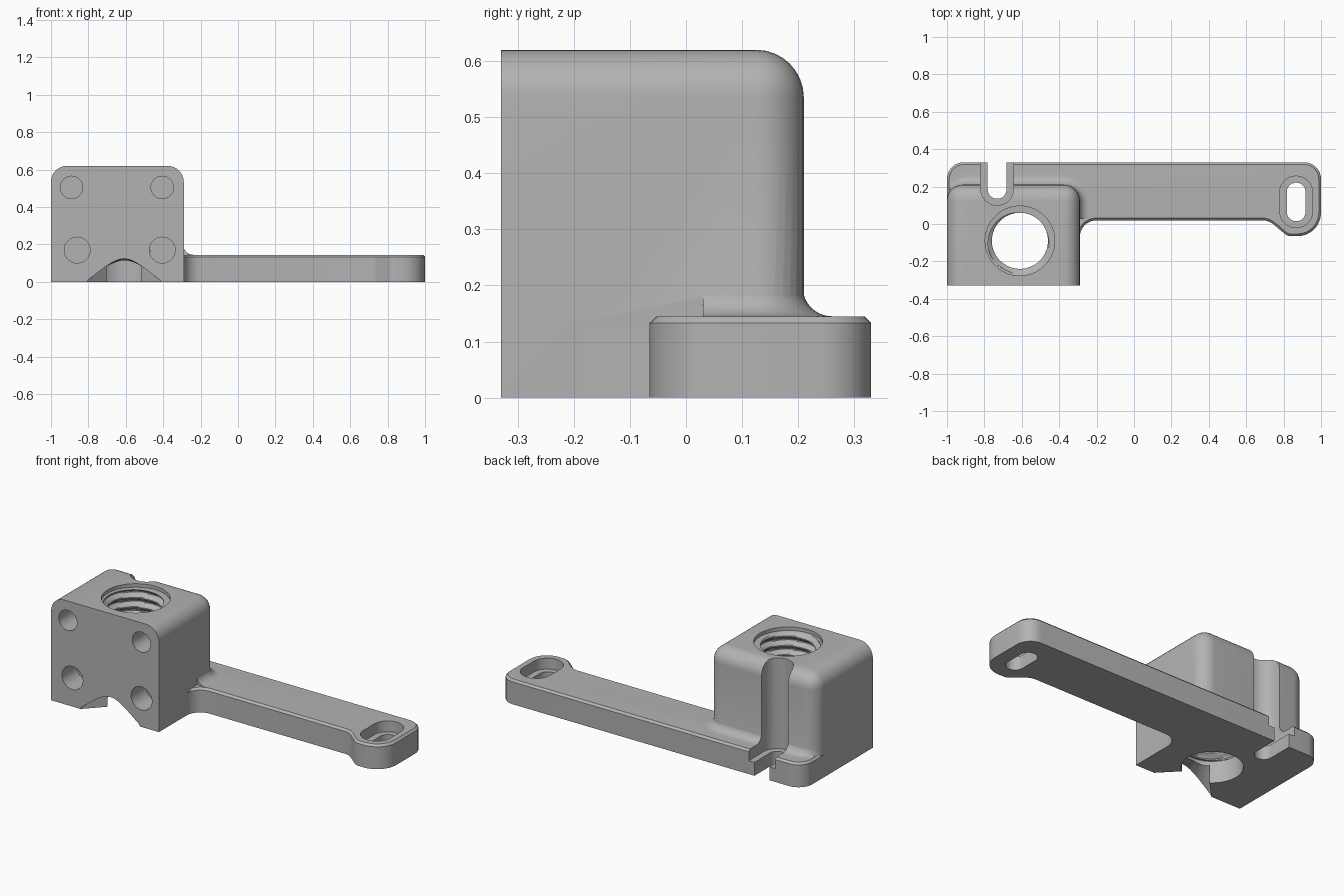
import bpy, bmesh, math
from mathutils import Vector

cube = bpy.data.objects.get("Cube")
if cube:
    bpy.data.objects.remove(cube, do_unlink=True)

grey = bpy.data.materials.new("plain grey")
grey.use_nodes = True
colour = (0.45, 0.45, 0.45, 1)
grey.diffuse_color = colour
grey.node_tree.nodes["Principled BSDF"].inputs["Base Color"].default_value = colour


def outline(corners, segs=8):
    """Polygon with each (x, y, radius) corner rounded."""
    pts = []
    for i, (x, y, r) in enumerate(corners):
        p = Vector((x, y))
        if r == 0:
            pts.append(p)
            continue
        a = (Vector(corners[i - 1][:2]) - p).normalized()
        b = (Vector(corners[(i + 1) % len(corners)][:2]) - p).normalized()
        half = a.angle(b) / 2
        centre = p + (a + b).normalized() * r / math.sin(half)
        u = p + a * r / math.tan(half) - centre
        v = p + b * r / math.tan(half) - centre
        sweep = u.angle(v)
        for k in range(segs + 1):
            t = k / segs
            pts.append(centre + (u * math.sin((1 - t) * sweep)
                                 + v * math.sin(t * sweep)) / math.sin(sweep))
    return pts


def inset(pts, d):
    """Move a counter-clockwise polygon inward."""
    res = []
    for i, p in enumerate(pts):
        e = (p - pts[i - 1]).normalized()
        f = (pts[(i + 1) % len(pts)] - p).normalized()
        m, n = Vector((-e.y, e.x)), Vector((-f.y, f.x))
        res.append(p + (m + n) * d / (1 + m.dot(n)))
    return res


def at(pts, z):
    return [(p.x, p.y, z) for p in pts]


def finish(bm, name):
    bmesh.ops.recalc_face_normals(bm, faces=bm.faces)
    me = bpy.data.meshes.new(name)
    bm.to_mesh(me)
    bm.free()
    me.materials.append(grey)
    ob = bpy.data.objects.new(name, me)
    bpy.context.collection.objects.link(ob)
    return ob


def loft(name, rings):
    """Closed solid through rings of equal point count."""
    bm = bmesh.new()
    rows = [[bm.verts.new(p) for p in ring] for ring in rings]
    n = len(rows[0])
    for lo, hi in zip(rows, rows[1:]):
        for i in range(n):
            j = (i + 1) % n
            bm.faces.new((lo[i], lo[j], hi[j], hi[i]))
    bm.faces.new(rows[0])
    bm.faces.new(rows[-1])
    return finish(bm, name)


def prism(name, pts, z0, z1):
    return loft(name, [at(pts, z0), at(pts, z1)])


def combine(target, tool, operation):
    mod = target.modifiers.new(tool.name, "BOOLEAN")
    mod.operation, mod.object, mod.solver = operation, tool, "EXACT"
    bpy.context.view_layer.objects.active = target
    bpy.ops.object.modifier_apply(modifier=mod.name)
    bpy.data.objects.remove(tool, do_unlink=True)


# Block: sharp front, rounded top and back edges
X0, X1, Y0, Y1, TOP = -1, -0.29, -0.33, 0.21, 0.62
bm = bmesh.new()
bmesh.ops.create_cube(bm, size=1)
for v in bm.verts:
    v.co = (X1 if v.co.x > 0 else X0, Y1 if v.co.y > 0 else Y0, TOP if v.co.z > 0 else 0)
round_edges = []
for e in bm.edges:
    mid = (e.verts[0].co + e.verts[1].co) / 2
    if mid.y > Y0 + 0.01 and mid.z > 0.01:
        round_edges.append(e)
bmesh.ops.bevel(bm, geom=round_edges, offset=0.085, segments=8, profile=0.5,
                affect="EDGES", clamp_overlap=True)
body = finish(bm, "mount_body")

# Arm plate with chamfered top edge
PLATE = 0.145
plan = outline([(X0, -0.2, 0), (X1, -0.2, 0), (X1, 0.02, 0.09), (0.72, 0.02, 0.1),
                (0.82, -0.065, 0.05), (1, -0.065, 0.125), (1, 0.33, 0.09), (X0, 0.33, 0.09)])
plate = loft("arm_plate", [at(plan, 0), at(plan, PLATE - 0.012),
                           at(inset(plan, 0.012), PLATE)])
combine(body, plate, "UNION")

# Concave fillet where the block meets the plate
R = 0.052
rings = []
for k in range(-1, 9):
    a = max(k, 0) / 8 * math.pi / 2
    o = R * (1 - math.sin(a)) - 0.002
    z = PLATE + R * (1 - math.cos(a)) if k >= 0 else PLATE - 0.03
    rings.append(at(outline([(X0 + 0.001, 0.03, 0), (X1 + o, 0.03, 0),
                             (X1 + o, Y1 + o, 0.085 + o),
                             (X0 + 0.001, Y1 + o, 0.085 + o)]), z))
combine(body, loft("root_fillet", rings), "UNION")

# Threaded bore with plain lower end and wider mouth
CX, CY, PITCH, SIDES = -0.61, -0.09, 0.056, 56


def bore_radius(turn, z):
    if z < 0.13:
        return 0.163
    if z > 0.598:
        return 0.186
    wave = abs(((z / PITCH - turn) % 1) * 2 - 1)
    return 0.15 + 0.025 * min(1, max(0, wave * 1.6 - 0.3))


levels = [-0.1, 0.129] + [0.131 + i * 0.466 / 68 for i in range(69)] + [0.599, 0.7]
rings = []
for z in levels:
    ring = []
    for i in range(SIDES):
        t = i / SIDES
        r = bore_radius(t, z)
        ring.append((CX + r * math.cos(t * math.tau), CY + r * math.sin(t * math.tau), z))
    rings.append(ring)
combine(body, loft("bore_cutter", rings), "DIFFERENCE")

# Flared notch from the front face into the bore
arch = [(-0.2 + i * 0.025, 0.195 - math.hypot(0.07, 0.9 * (-0.2 + i * 0.025)))
        for i in range(17)]
base = [(0.2, -0.05), (-0.2, -0.05)]
front = [(CX + x, Y0 - 0.005, z) for x, z in arch + base]
throat = [(CX + x * 0.45, -0.22, 0.11 if z > -0.04 else z) for x, z in arch + base]
inner = [(x, CY, z) for x, y, z in throat]
combine(body, loft("notch_cutter", [front, throat, inner]), "DIFFERENCE")

# Four blind screw holes in the front
for hx, hz, r in ((-0.89, 0.505, 0.06), (-0.405, 0.505, 0.06),
                  (-0.86, 0.17, 0.069), (-0.405, 0.17, 0.069)):
    rings = [[(hx + r * math.cos(i * math.tau / 32), y, hz + r * math.sin(i * math.tau / 32))
              for i in range(32)] for y in (Y0 - 0.1, Y0 + 0.14)]
    combine(body, loft("screw_hole_cutter", rings), "DIFFERENCE")

# Stepped slots: open one at the back, closed one at the arm end
STEP = 0.08
for half, front_y, z0 in ((0.0875, 0.1, STEP), (0.05, 0.135, -0.1)):
    r = half - 0.001
    groove = outline([(-0.732 - half, front_y, r), (-0.732 + half, front_y, r),
                      (-0.732 + half, 0.5, 0), (-0.732 - half, 0.5, 0)])
    combine(body, prism("groove_cutter", groove, z0, 0.8), "DIFFERENCE")
for half, long_half, z0 in ((0.0875, 0.138, STEP), (0.05, 0.103, -0.1)):
    r = half - 0.001
    slot = outline([(0.867 + sx * half, 0.118 + sy * long_half, r)
                    for sx, sy in ((-1, -1), (1, -1), (1, 1), (-1, 1))])
    combine(body, prism("slot_cutter", slot, z0, 0.8), "DIFFERENCE")

# Smooth curved faces, keep edges sharp
bpy.ops.object.select_all(action="DESELECT")
body.select_set(True)
bpy.context.view_layer.objects.active = body
bpy.ops.object.shade_smooth_by_angle(angle=math.radians(30))
